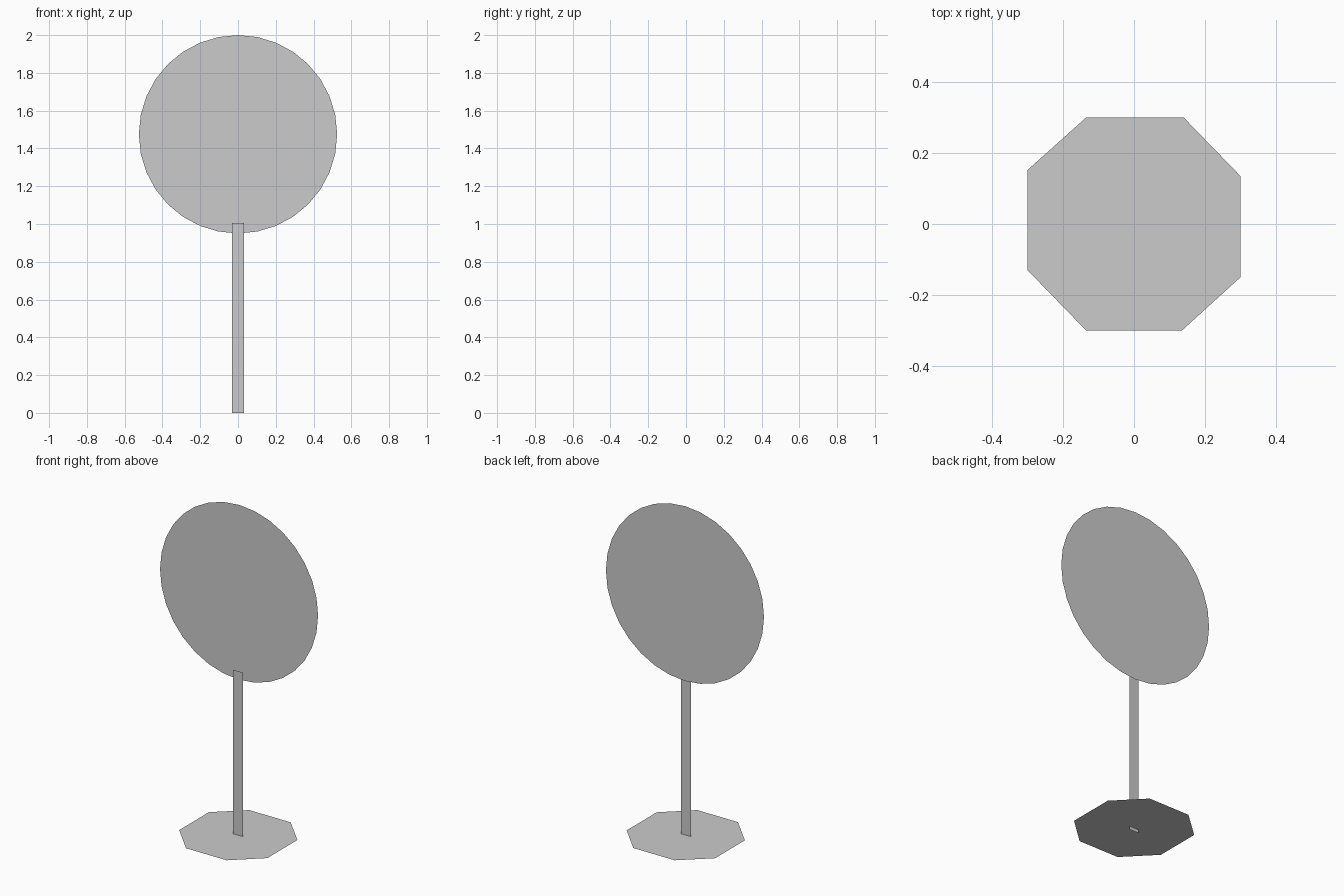
import bpy, math

if "Cube" in bpy.data.objects:
    bpy.data.objects.remove(bpy.data.objects["Cube"])

grey = bpy.data.materials.new("light grey")
grey.diffuse_color = (0.6, 0.6, 0.6, 1)
grey.use_nodes = True
grey.node_tree.nodes["Principled BSDF"].inputs["Base Color"].default_value = grey.diffuse_color


def flat_part(name, points):
    """One flat polygon sheet."""
    mesh = bpy.data.meshes.new(name)
    mesh.from_pydata(points, [], [list(range(len(points)))])
    mesh.materials.append(grey)
    obj = bpy.data.objects.new(name, mesh)
    bpy.context.collection.objects.link(obj)
    return obj


# Upright round panel, 32 sides, just behind the pole
R, CZ, N = 0.525, 1.475, 32
flat_part("round_panel", [
    (R * math.sin(2 * math.pi * i / N), 0.01, CZ - R * math.cos(2 * math.pi * i / N))
    for i in range(N)])

# Thin flat pole, poking slightly through the base
W = 0.032
flat_part("pole", [(-W, 0, 0), (W, 0, 0), (W, 0, 1.005), (-W, 0, 1.005)])

# Slightly uneven eight-sided base plate
outline = [(-0.135, -0.3), (0.135, -0.3), (0.3, -0.15), (0.3, 0.135),
           (0.14, 0.3), (-0.135, 0.3), (-0.3, 0.152), (-0.3, -0.13)]
flat_part("base_plate", [(x, y, 0.02) for x, y in outline])
